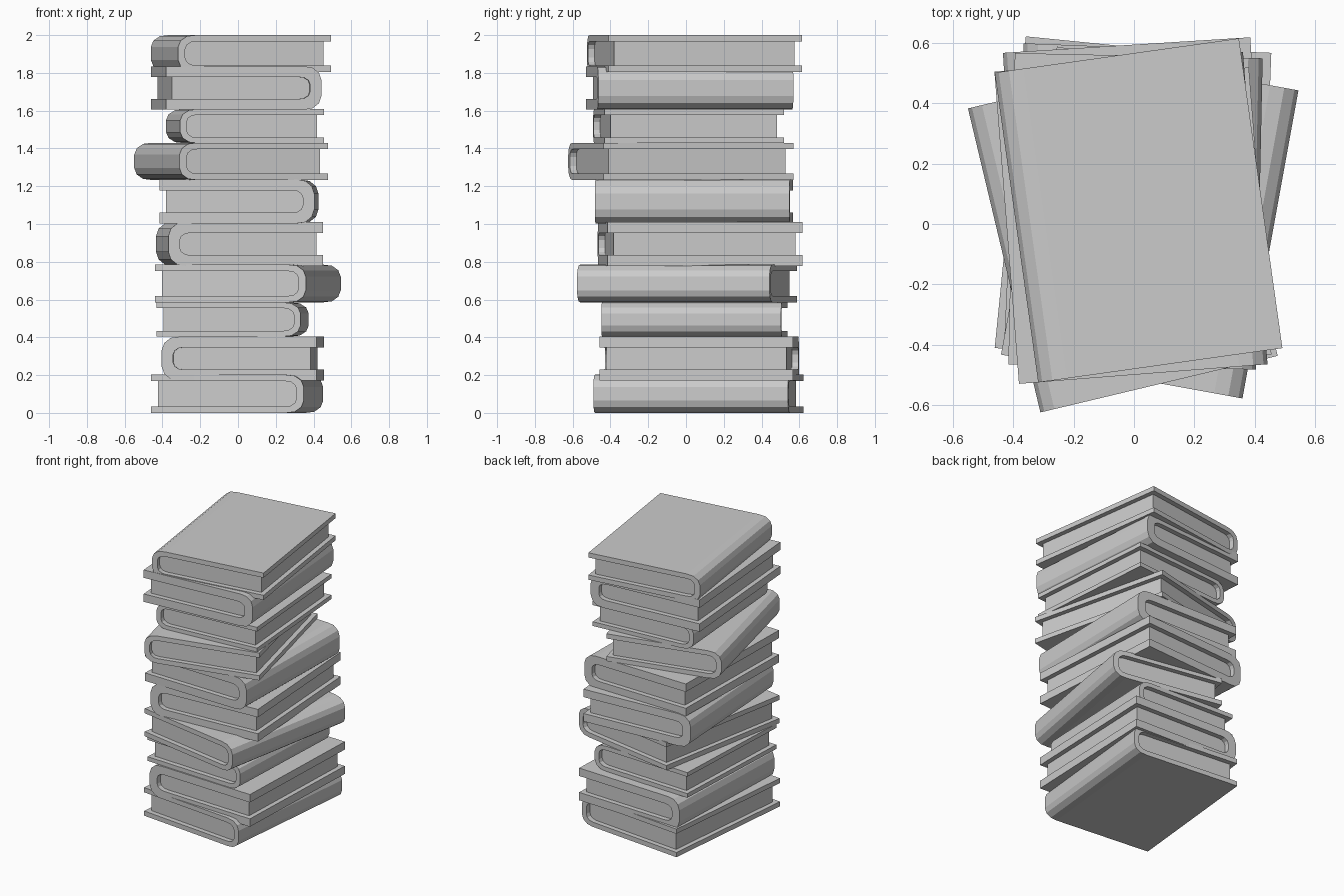
import bpy, bmesh, math

if "Cube" in bpy.data.objects:
    bpy.data.objects.remove(bpy.data.objects["Cube"])

# Half-profile of the rounded spine: (fraction of depth, fraction of half height)
SPINE = [(1, 1), (0.5, 0.94), (0.14, 0.7), (0, 0.36)]


def u_profile(x_spine, x_fore, half_h, depth):
    """Open U outline from top fore edge, round the spine, to bottom fore edge."""
    top = [(x_fore, half_h)] + [(x_spine + depth * a, half_h * b) for a, b in SPINE]
    return top + [(x, -z) for x, z in reversed(top)]


def make_object(name, bm, loc, angle):
    bmesh.ops.recalc_face_normals(bm, faces=bm.faces)
    mesh = bpy.data.meshes.new(name)
    bm.to_mesh(mesh)
    bm.free()
    ob = bpy.data.objects.new(name, mesh)
    ob.location = loc
    ob.rotation_euler.z = angle
    bpy.context.collection.objects.link(ob)


def add_cover(name, outer, inner, half_l, loc, angle):
    """Wrap-around cover: U-shaped shell running the length of the book."""
    bm = bmesh.new()
    rings = [[[bm.verts.new((x, y, z)) for x, z in prof] for prof in (outer, inner)]
             for y in (-half_l, half_l)]
    (fo, fi), (bo, bi) = rings
    n = len(outer)
    for i in range(n - 1):
        for a, b in ((fo, fi), (bo, bi), (fo, bo), (fi, bi)):
            bm.faces.new((a[i], a[i + 1], b[i + 1], b[i]))
    for i in (0, n - 1):
        bm.faces.new((fo[i], fi[i], bi[i], bo[i]))
    make_object(name, bm, loc, angle)


def add_pages(name, prof, half_l, loc, angle):
    """Solid page block filling the inside of the cover."""
    bm = bmesh.new()
    front, back = [[bm.verts.new((x, y, z)) for x, z in prof] for y in (-half_l, half_l)]
    n = len(prof)
    bm.faces.new(front)
    bm.faces.new(back)
    for i in range(n):
        j = (i + 1) % n
        bm.faces.new((front[i], front[j], back[j], back[i]))
    make_object(name, bm, loc, angle)


# spine side, centre x, centre y, z bottom, z top, width, length, degrees, cover thickness
BOOKS = [
    (1, -0.005, 0.065, 0.0, 0.202, 0.813, 1.036, -5.7, 0.034),
    (-1, 0.025, 0.07, 0.172, 0.404, 0.82, 1.025, -2.2, 0.057),
    (1, -0.028, 0.045, 0.404, 0.585, 0.762, 0.953, -2.6, 0.03),
    (1, 0.052, 0.005, 0.585, 0.785, 0.812, 1.036, -10.3, 0.034),
    (-1, 0.008, 0.075, 0.778, 1.01, 0.82, 1.036, 3.6, 0.057),
    (1, 0.005, 0.042, 1.003, 1.235, 0.82, 1.03, -1.2, 0.057),
    (-1, -0.037, -0.027, 1.233, 1.43, 0.807, 1.034, 13.4, 0.034),
    (-1, 0.037, 0.013, 1.428, 1.608, 0.763, 0.953, 4.5, 0.03),
    (1, -0.01, 0.02, 1.605, 1.835, 0.825, 1.036, 4.5, 0.057),
    (-1, 0.015, 0.045, 1.806, 2.0, 0.816, 1.035, 8.0, 0.034),
]

for k, (side, cx, cy, z0, z1, w, l, deg, t) in enumerate(BOOKS, 1):
    h = (z1 - z0) / 2
    angle = math.radians(deg + (180 if side > 0 else 0))
    loc = (cx, cy, (z0 + z1) / 2)
    outer = u_profile(-w / 2, w / 2, h, 0.095)
    inner = u_profile(-w / 2 + t + 0.004, w / 2, h - t, 0.06)
    block = u_profile(-w / 2 + t + 0.004, w / 2 - 0.033, h - t, 0.06)
    add_cover(f"book_cover_{k}", outer, inner, l / 2, loc, angle)
    add_pages(f"book_pages_{k}", block, l / 2 - 0.035, loc, angle)
